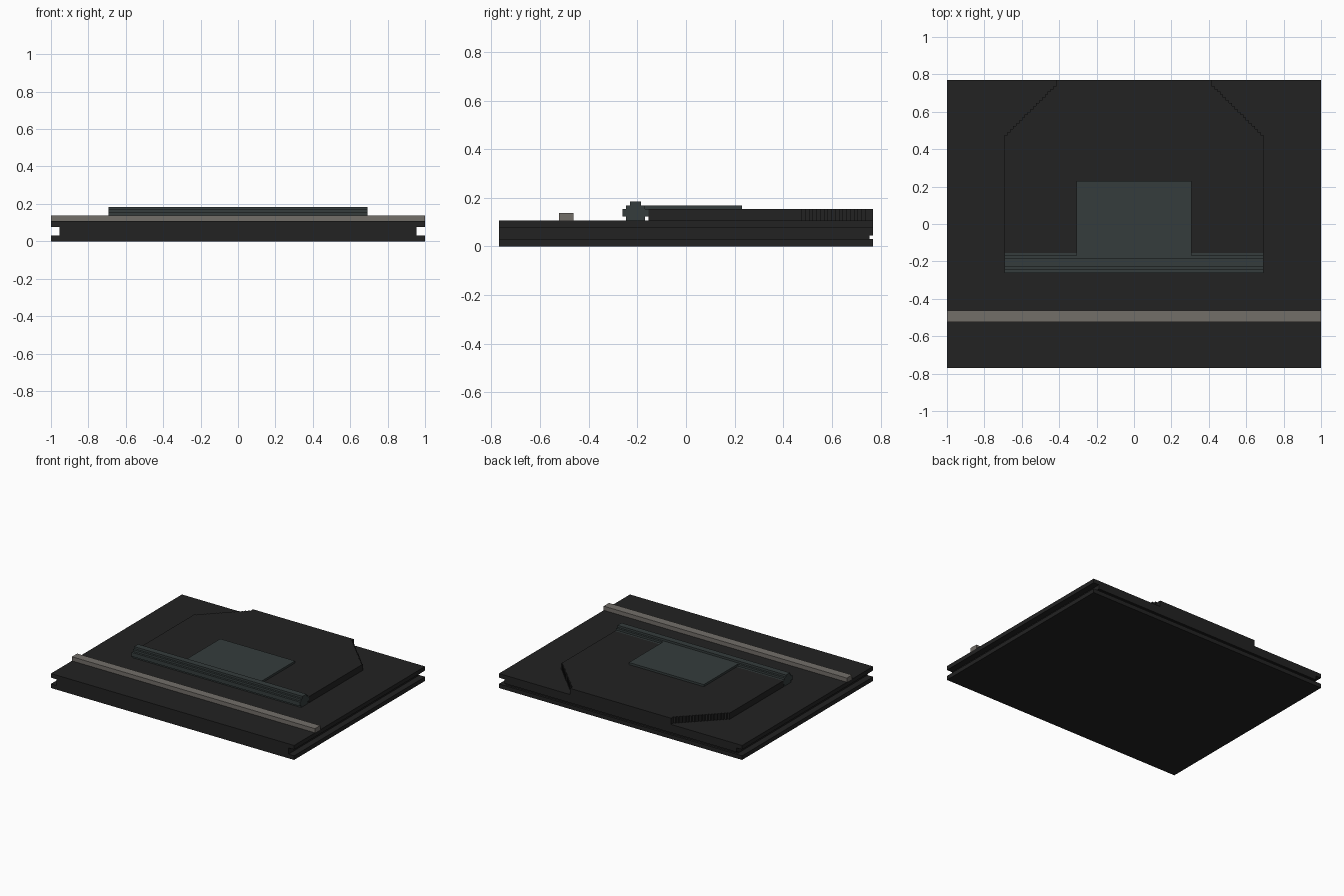
import bpy, bmesh
from mathutils import Vector

if "Cube" in bpy.data.objects:
    bpy.data.objects.remove(bpy.data.objects["Cube"])

U = 1 / 65  # size of one block step


def material(name, rgb):
    m = bpy.data.materials.new(name)
    m.diffuse_color = (*rgb, 1)
    m.use_nodes = True
    m.node_tree.nodes["Principled BSDF"].inputs["Base Color"].default_value = m.diffuse_color
    return m


BLACK = material("matte black", (0.016, 0.016, 0.016))
SLATE = material("dark slate", (0.035, 0.046, 0.046))
GREY = material("warm grey", (0.171, 0.156, 0.141))


def prism(name, outline, axis, lo, hi, mat):
    """Extrude a closed outline (in block steps) along an axis from lo to hi."""
    place = {"x": lambda a, b, t: (t, a, b),
             "y": lambda a, b, t: (a, t, b),
             "z": lambda a, b, t: (a, b, t)}[axis]
    bm = bmesh.new()
    face = bm.faces.new([bm.verts.new(Vector(place(a, b, lo)) * U) for a, b in outline])
    ext = bmesh.ops.extrude_face_region(bm, geom=[face])
    verts = [g for g in ext["geom"] if isinstance(g, bmesh.types.BMVert)]
    bmesh.ops.translate(bm, verts=verts, vec=Vector(place(0, 0, hi - lo)) * U)
    bmesh.ops.recalc_face_normals(bm, faces=bm.faces)
    mesh = bpy.data.meshes.new(name)
    bm.to_mesh(mesh)
    bm.free()
    mesh.materials.append(mat)
    ob = bpy.data.objects.new(name, mesh)
    bpy.context.collection.objects.link(ob)
    return ob


def rect(a0, a1, b0, b1):
    return [(a0, b0), (a1, b0), (a1, b1), (a0, b1)]


def mirrored(half):
    """Complete a right-hand half outline with its left-hand mirror image."""
    return half + [(-a, b) for a, b in reversed(half)]


# Base slab with a groove along each side
base = prism("base", mirrored([(65, 0), (65, 2), (62, 2), (62, 5), (65, 5), (65, 7)]),
             "y", -50, 50, BLACK)

# Thin slot along the back edge
slot = prism("back_slot_cutter", rect(49, 52, 2, 3), "x", -70, 70, BLACK)
slot.hide_render = True
slot.hide_viewport = True
cut = base.modifiers.new("back slot", "BOOLEAN")
cut.operation = "DIFFERENCE"
cut.solver = "EXACT"
cut.object = slot

# Raised plate whose back corners step inwards
half = [(45, -10), (45, 31)]
for i in range(1, 19):
    half += [(45 - i, 30 + i), (45 - i, 31 + i)]
half += [(27, 50)]
half = list(dict.fromkeys(half))
prism("raised_plate", mirrored(half), "z", 7, 10, BLACK)

# Stepped round bar along the plate's front edge
roller = [(3.5, 8), (3.5, 10), (2.5, 10), (2.5, 11), (1.5, 11), (1.5, 12)]
roller = [(2.5, 7), (2.5, 8)] + roller
prism("front_roller", [(a - 13.5, b) for a, b in mirrored(roller)], "x", -45, 45, SLATE)

# Panel lying on the plate
prism("top_panel", rect(-20, 20, -11, 15), "z", 10, 11, SLATE)

# Rail across the front of the base
prism("front_rail", rect(-34, -30, 7, 9), "x", -65, 65, GREY)
